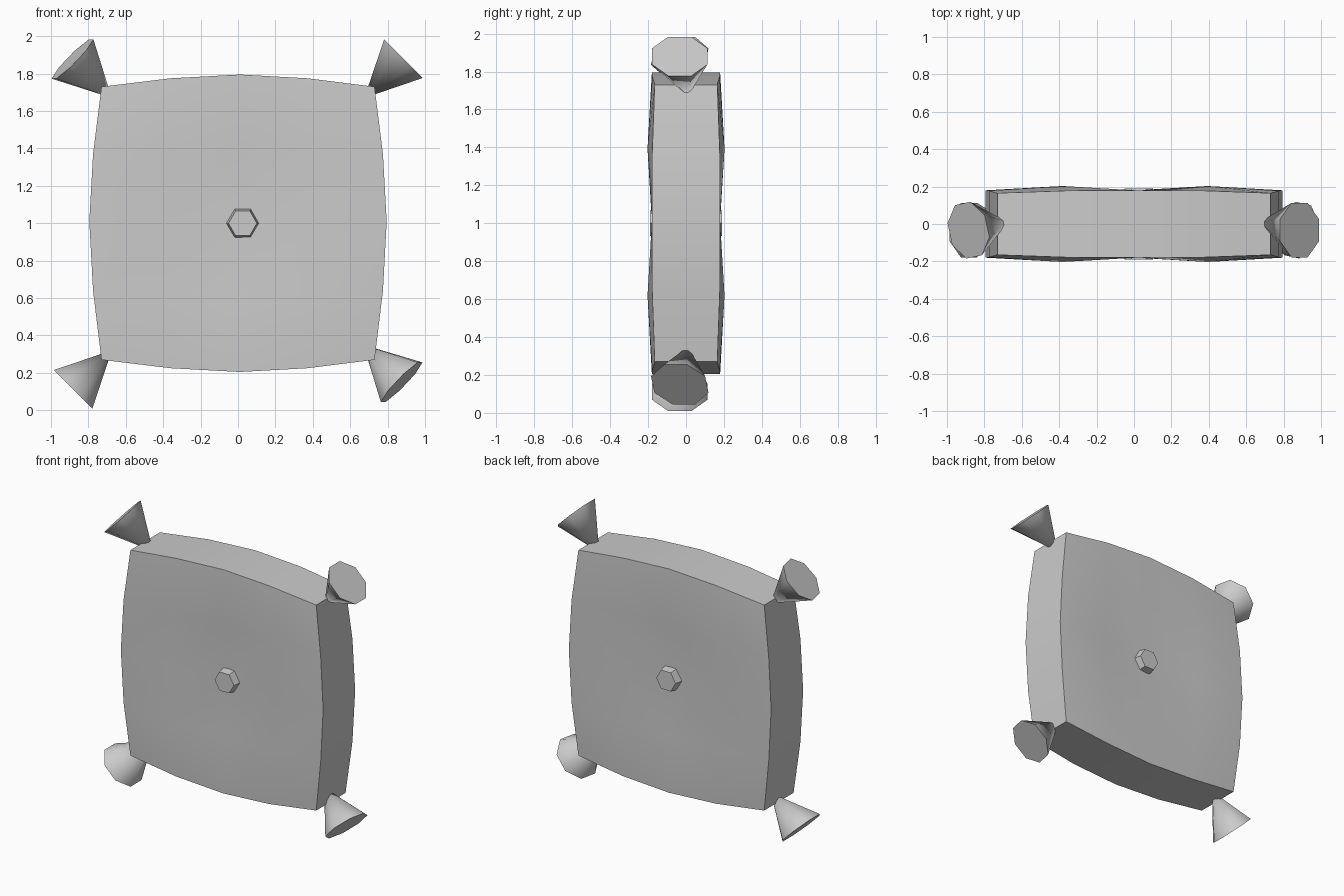
import bpy, bmesh, math
from mathutils import Vector, Matrix

if "Cube" in bpy.data.objects:
    bpy.data.objects.remove(bpy.data.objects["Cube"])

grey = bpy.data.materials.new("light grey fabric")
grey.use_nodes = True
grey.diffuse_color = (0.6, 0.6, 0.6, 1)
grey.node_tree.nodes["Principled BSDF"].inputs["Base Color"].default_value = (0.6, 0.6, 0.6, 1)


def finish(bm, name, angle=35):
    bmesh.ops.recalc_face_normals(bm, faces=bm.faces)
    mesh = bpy.data.meshes.new(name)
    bm.to_mesh(mesh)
    bm.free()
    mesh.materials.append(grey)
    obj = bpy.data.objects.new(name, mesh)
    bpy.context.collection.objects.link(obj)
    bpy.ops.object.select_all(action='DESELECT')
    obj.select_set(True)
    bpy.context.view_layer.objects.active = obj
    bpy.ops.object.shade_smooth_by_angle(angle=math.radians(angle))
    return obj


# Cushion: two puffy panels, dimpled in the middle, joined by a flat border
STEPS = (-0.73, -0.36, 0.01, 0.37, 0.73)
BULGE = (0, 0.045, 0.065, 0.045, 0)
# half thickness by distance from the middle in grid steps
DEPTH = {(0, 0): 0.125, (0, 1): 0.178, (1, 1): 0.203, (0, 2): 0.18, (1, 2): 0.178, (2, 2): 0.165}
bm = bmesh.new()
panels = []
for side in (-1, 1):
    verts = {}
    for i in range(5):
        for j in range(5):
            u, v = (i - 2) / 2, (j - 2) / 2
            x = STEPS[i] + u * BULGE[j]
            z = 1 + STEPS[j] + v * BULGE[i]
            y = side * DEPTH[tuple(sorted((abs(i - 2), abs(j - 2))))]
            verts[i, j] = bm.verts.new((x, y, z))
    for i in range(4):
        for j in range(4):
            bm.faces.new([verts[i, j], verts[i + 1, j], verts[i + 1, j + 1], verts[i, j + 1]])
    panels.append(verts)
rim = ([(i, 0) for i in range(4)] + [(4, j) for j in range(4)]
       + [(i, 4) for i in range(4, 0, -1)] + [(0, j) for j in range(4, 0, -1)])
for a, b in zip(rim, rim[1:] + rim[:1]):
    bm.faces.new([panels[0][a], panels[0][b], panels[1][b], panels[1][a]])
finish(bm, "cushion")

# Hexagonal tufting buttons, slightly tapered outward
for side, name in ((-1, "front_button"), (1, "back_button")):
    bm = bmesh.new()
    turn = Matrix.Translation((0.025, side * 0.145, 1)) @ Matrix.Rotation(-side * math.pi / 2, 4, 'X')
    turn = turn @ Matrix.Rotation(math.pi / 2, 4, 'Z') @ Matrix.Rotation(math.pi / 2, 4, 'Z')
    bmesh.ops.create_cone(bm, cap_ends=True, segments=6, radius1=0.094, radius2=0.076,
                          depth=0.09, matrix=turn)
    for v in bm.verts:
        angle = math.atan2(v.co.z - 1, v.co.x - 0.025)
        # keep corners pointing left and right
        if abs(math.sin(3 * angle)) > 0.5:
            offset = Matrix.Rotation(math.pi / 6, 3, 'Y') @ (v.co - Vector((0.025, 0, 1)))
            v.co = offset + Vector((0.025, 0, 1))
    finish(bm, name)

# Corner tassels: cones with the point sunk into the cushion corner
TASSELS = {
    "top_left_tassel": ((0.885, 1.88), (0.675, 1.67), 0.0),
    "top_right_tassel": ((-0.885, 1.878), (-0.675, 1.67), -0.15),
    "bottom_left_tassel": ((0.875, 0.15), (0.67, 0.35), -0.15),
    "bottom_right_tassel": ((-0.882, 0.112), (-0.675, 0.32), 0.0),
}
for name, (base, tip, tilt) in TASSELS.items():
    centre = Vector((base[0], -0.033, base[1]))
    normal = Vector((base[0] - tip[0], tilt * 0.3, base[1] - tip[1]))
    bm = bmesh.new()
    place = Matrix.Translation(centre) @ normal.to_track_quat('Z', 'Y').to_matrix().to_4x4()
    disc = bmesh.ops.create_circle(bm, cap_ends=True, segments=8, radius=0.158,
                                   matrix=place @ Matrix.Rotation(math.pi / 8, 4, 'Z'))
    ring = list(bm.edges)
    point = bm.verts.new((tip[0], 0.01, tip[1]))
    for e in ring:
        bm.faces.new([e.verts[0], e.verts[1], point])
    finish(bm, name, 50)
